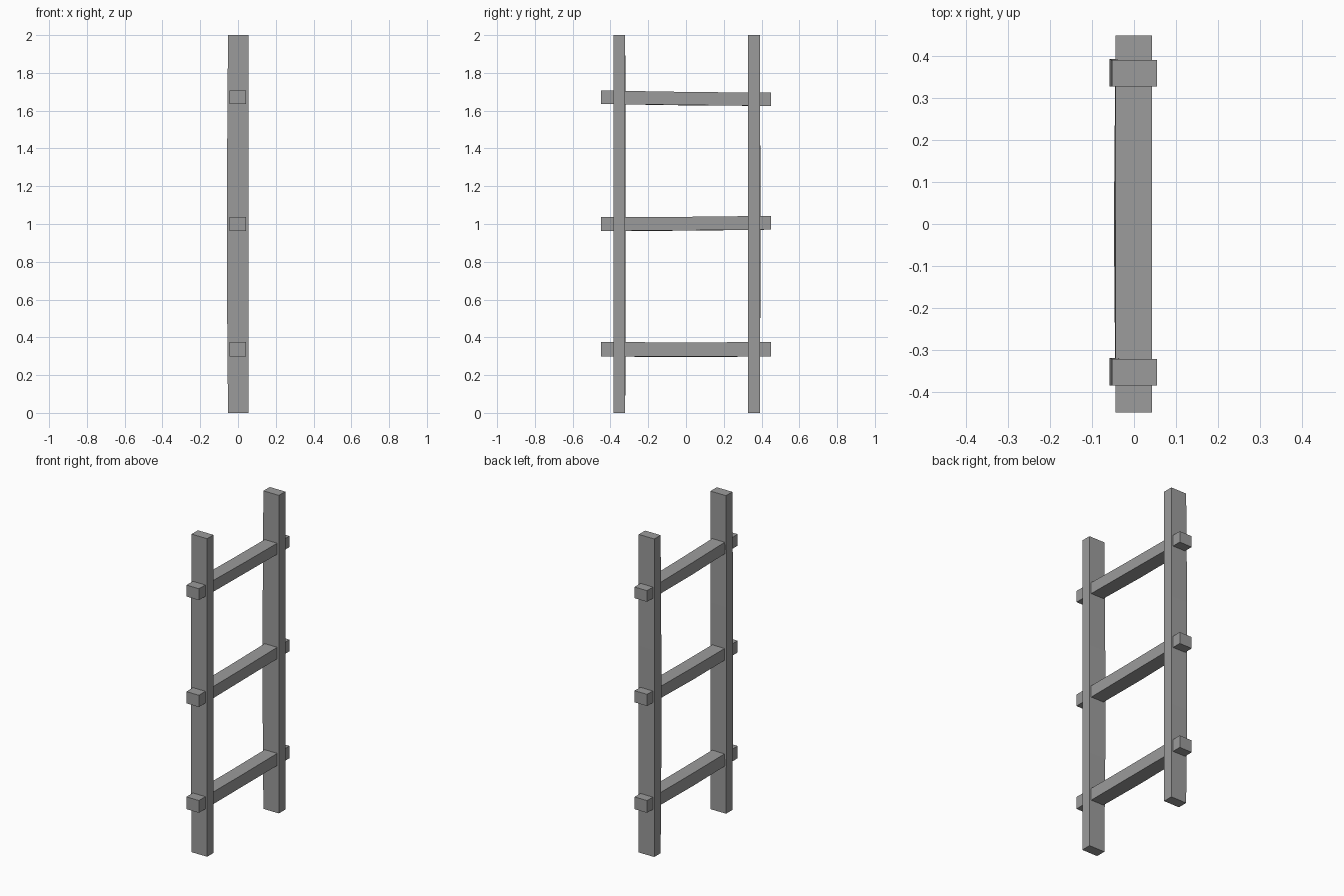
import bpy
import bmesh
from mathutils import Vector

cube = bpy.data.objects.get("Cube")
if cube:
    bpy.data.objects.remove(cube, do_unlink=True)

wood = bpy.data.materials.new("plain grey")
wood.use_nodes = True
grey = (0.33, 0.33, 0.33, 1)
wood.diffuse_color = grey
wood.node_tree.nodes["Principled BSDF"].inputs["Base Color"].default_value = grey


def beam(name, sections):
    """Squared timber skinned through a few four-cornered sections."""
    bm = bmesh.new()
    rings = [[bm.verts.new(Vector(p)) for p in ring] for ring in sections]
    for a, b in zip(rings, rings[1:]):
        for i in range(4):
            j = (i + 1) % 4
            bm.faces.new((a[i], a[j], b[j], b[i]))
    bm.faces.new(rings[0])
    bm.faces.new(rings[-1])
    bmesh.ops.recalc_face_normals(bm, faces=bm.faces)
    mesh = bpy.data.meshes.new(name)
    bm.to_mesh(mesh)
    bm.free()
    mesh.materials.append(wood)
    obj = bpy.data.objects.new(name, mesh)
    bpy.context.collection.objects.link(obj)


# Upright rails, slightly bowed towards -x
def rail(name, y0, y1):
    sections = []
    for z, bow in ((0, 0), (0.6, 0.005), (1.3, 0.005), (2, 0)):
        left, right = -0.053 - bow, 0.055
        sections.append([(left, y0, z), (right, y0, z),
                         (right, y1, z), (left, y1 + bow / 2, z)])
    beam(name, sections)


rail("front_rail", -0.385, -0.322)
rail("back_rail", 0.328, 0.391)


# Rungs passing through both rails, hewn a little unevenly
def rung(name, front, back):
    sections = []
    for y, bow in ((-0.45, 0), (0, 0.004), (0.45, 0)):
        t = (y + 0.45) / 0.9
        low, high = (f + (b - f) * t for f, b in zip(front, back))
        sections.append([(-0.044 - bow, y, low - bow / 2), (0.043, y, low),
                         (0.043, y, high - bow / 2), (-0.044, y, high - bow / 2)])
    beam(name, sections)


rung("lower_rung", (0.298, 0.375), (0.298, 0.375))
rung("middle_rung", (0.963, 1.037), (0.970, 1.043))
rung("upper_rung", (1.635, 1.707), (1.625, 1.695))
